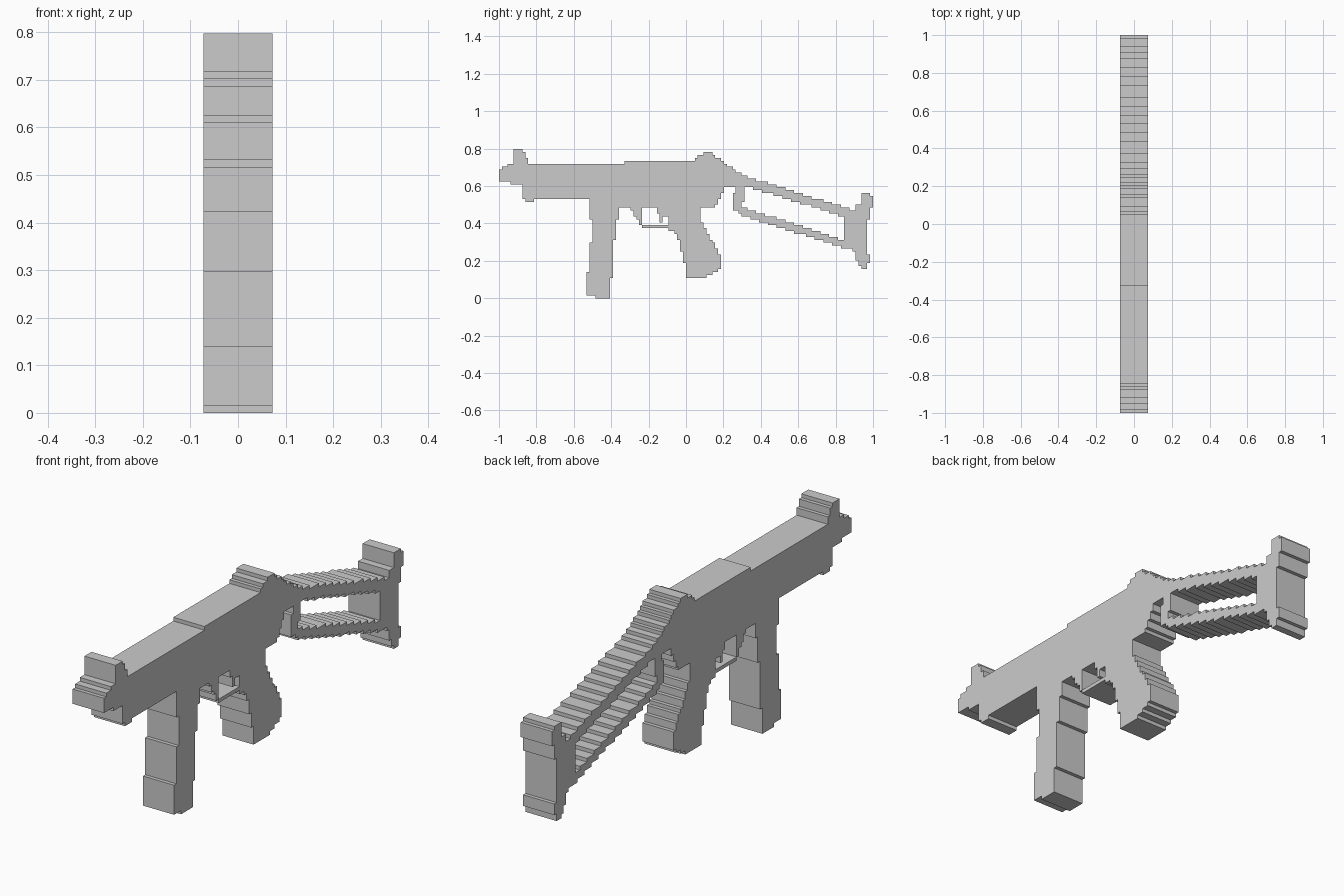
import bpy, bmesh, math

if "Cube" in bpy.data.objects:
    bpy.data.objects.remove(bpy.data.objects["Cube"])

CELL = 1 / 64      # the whole model sits on a square grid in the y-z plane
HALF = 0.073       # half thickness along x
owner = {}         # grid cell -> part name


def profile(name, *poly):
    """Snap a side profile to the grid; the first part to claim a cell keeps it."""
    us, vs = zip(*poly)
    for i in range(math.floor(min(us)), math.ceil(max(us))):
        for j in range(math.floor(min(vs)), math.ceil(max(vs))):
            u, v, hit = i + .5, j + .5, False
            for (a, b), (c, d) in zip(poly, poly[1:] + poly[:1]):
                if (b > v) != (d > v) and u < a + (v - b) * (c - a) / (d - b):
                    hit = not hit
            if hit:
                owner.setdefault((i, j), name)


def taper(name, u0, u1, low0, high0, low1, high1):
    """Bar with upright ends whose lower and upper edges slope in steps."""
    profile(name, (u0, low0), (u1, low1), (u1, high1), (u0, high0))


def block(name, u0, v0, u1, v1):
    taper(name, u0, u1, v0, v1, v0, v1)


def build(name):
    bm = bmesh.new()
    cache = {}

    def vert(x, i, j):
        if (x, i, j) not in cache:
            cache[x, i, j] = bm.verts.new((x * HALF, i * CELL - 1, j * CELL))
        return cache[x, i, j]

    for (i, j), who in owner.items():
        if who != name:
            continue
        ring = [(i, j), (i + 1, j), (i + 1, j + 1), (i, j + 1)]
        bm.faces.new([vert(1, *p) for p in ring])
        bm.faces.new([vert(-1, *p) for p in reversed(ring)])
        # walls only where no part continues on the other side
        for k, (di, dj) in enumerate([(0, -1), (1, 0), (0, 1), (-1, 0)]):
            if (i + di, j + dj) not in owner:
                p, q = ring[k], ring[(k + 1) % 4]
                bm.faces.new([vert(-1, *p), vert(-1, *q), vert(1, *q), vert(1, *p)])
    # merge the grid squares into large flat faces
    bmesh.ops.dissolve_limit(bm, angle_limit=math.radians(1),
                             verts=bm.verts[:], edges=bm.edges[:])
    mesh = bpy.data.meshes.new(name)
    bm.to_mesh(mesh)
    bm.free()
    bpy.context.collection.objects.link(bpy.data.objects.new(name, mesh))


# Receiver with muzzle in front and a sloping rear end
block("front_sight", 5, 46, 8, 51)
taper("front_sight", 8, 10, 46, 51, 46, 47)
taper("muzzle", 0, 8, 40, 44, 39, 48)
block("receiver", 8, 34, 31, 46)
block("receiver", 31, 31, 43, 46)
block("receiver", 43, 31, 74, 47)
taper("receiver", 74, 77, 31, 47, 37.5, 46.5)
taper("receiver", 77, 83, 37.5, 46.5, 39, 42.5)
block("receiver_lip", 9, 33, 12, 34)
profile("rear_sight", (66, 47), (70.5, 50), (72, 50), (76.5, 47))

# Magazine, trigger group and grip below the receiver
profile("magazine", (29.7, 1), (36, 0), (38, 0), (39.5, 20), (41, 31), (31, 31), (32, 24))
taper("trigger_guard", 45, 49, 30.6, 31, 24.6, 31)
block("trigger_guard", 49, 24, 58, 25)
taper("trigger", 54, 56, 30, 31, 25, 31)
block("trigger", 56, 28, 58, 31)
profile("grip", (58, 31), (58, 23.5), (61, 22), (64, 10), (64, 7), (70, 7),
        (76, 10), (76, 14), (69, 27), (69, 31))

# Open stock: hinge, two struts and the butt plate
block("stock_hinge", 80, 30, 83, 36)
block("stock_hinge", 81, 33, 84, 39)
taper("upper_strut", 83, 121, 38.8, 42.2, 27, 30.2)
taper("lower_strut", 82, 118, 28.7, 31.5, 17.2, 20)
block("butt_plate", 118, 17, 126, 30)
block("butt_plate", 122, 30, 124, 32)
block("butt_plate", 124, 27, 127, 36)
block("butt_plate", 127, 31, 128, 35)
profile("butt_plate", (121, 17), (124, 10), (126, 10), (127, 14), (126, 17))

for part in sorted(set(owner.values())):
    build(part)
